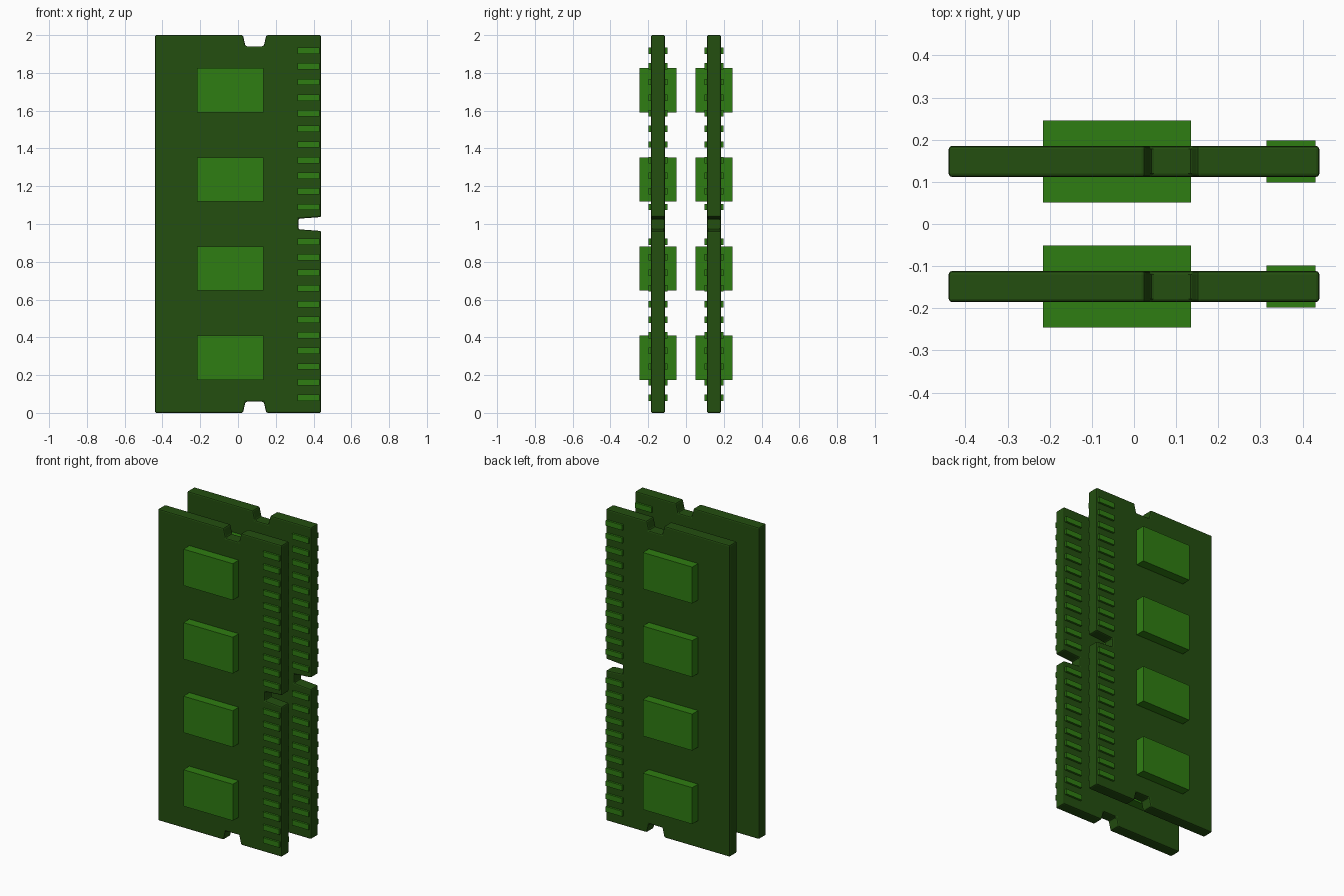
import bpy, bmesh
from mathutils import Matrix, Vector

if "Cube" in bpy.data.objects:
    bpy.data.objects.remove(bpy.data.objects["Cube"])


def material(name, color):
    m = bpy.data.materials.new(name)
    m.diffuse_color = (*color, 1)
    m.use_nodes = True
    m.node_tree.nodes["Principled BSDF"].inputs["Base Color"].default_value = m.diffuse_color
    return m


DARK = material("dark green", (0.017, 0.077, 0.005))
LIGHT = material("light green", (0.028, 0.205, 0.006))


def finish(bm, name, mat):
    bmesh.ops.recalc_face_normals(bm, faces=bm.faces)
    mesh = bpy.data.meshes.new(name)
    bm.to_mesh(mesh)
    bm.free()
    mesh.materials.append(mat)
    obj = bpy.data.objects.new(name, mesh)
    bpy.context.collection.objects.link(obj)
    return obj


def boxes(name, x, y, half_y, levels, height):
    """Row of identical blocks passing through the board."""
    bm = bmesh.new()
    for z in levels:
        m = Matrix.Translation(((x[0] + x[1]) / 2, y, z)) @ Matrix.Diagonal((x[1] - x[0], 2 * half_y, height, 1))
        bmesh.ops.create_cube(bm, size=1, matrix=m)
    return finish(bm, name, LIGHT)


# upper right half of the outline: edge notch, corner, top notch
half = [(0.32, 1.028), (0.44, 1.037), (0.44, 2), (0.15, 2),
        (0.136, 1.941), (0.04, 1.941), (0.026, 2), (-0.44, 2)]
outline = half + [(x, 2 - z) for x, z in reversed(half)]


def board(name, y, thickness=0.074):
    bm = bmesh.new()
    face = bm.faces.new([bm.verts.new((x, y - thickness / 2, z)) for x, z in outline])
    ext = bmesh.ops.extrude_face_region(bm, geom=[face], use_keep_orig=True)
    verts = [v for v in ext["geom"] if isinstance(v, bmesh.types.BMVert)]
    bmesh.ops.translate(bm, verts=verts, vec=Vector((0, thickness, 0)))
    obj = finish(bm, name, DARK)
    bev = obj.modifiers.new("soft edges", "BEVEL")
    bev.width = 0.008
    bev.segments = 2
    bev.limit_method = "ANGLE"
    return obj


chip_levels = [0.292 + 0.472 * i for i in range(4)]
pin_levels = [0.08 + 0.0827 * i for i in range(11)]
pin_levels += [2 - z - 0.003 for z in pin_levels]

# two parallel boards with chips and contact pins on both faces
for side, y in (("front", -0.1485), ("back", 0.1485)):
    board(side + "_circuit_board", y)
    boxes(side + "_chips", (-0.216, 0.135), y, 0.097, chip_levels, 0.234)
    boxes(side + "_contact_pins", (0.315, 0.431), y, 0.05, pin_levels, 0.034)
